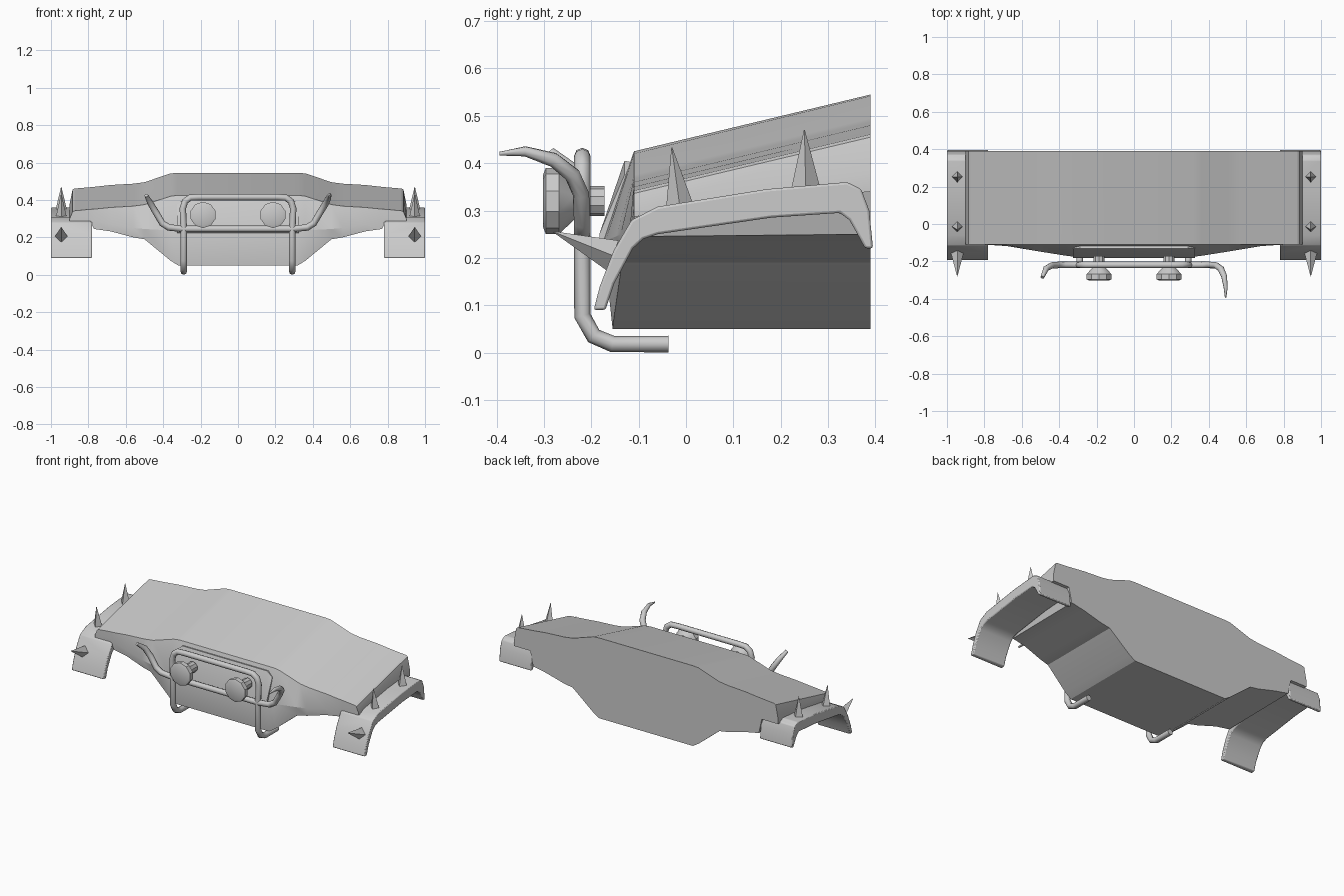
import bpy, bmesh, math
from mathutils import Vector

if "Cube" in bpy.data.objects:
    bpy.data.objects.remove(bpy.data.objects["Cube"])


def finish(name, bm, angle=30, bevel=0):
    bmesh.ops.recalc_face_normals(bm, faces=bm.faces)
    me = bpy.data.meshes.new(name)
    bm.to_mesh(me)
    bm.free()
    ob = bpy.data.objects.new(name, me)
    bpy.context.collection.objects.link(ob)
    if bevel:
        m = ob.modifiers.new("bevel", 'BEVEL')
        m.width, m.segments, m.limit_method = bevel, 2, 'ANGLE'
    bpy.ops.object.select_all(action='DESELECT')
    ob.select_set(True)
    bpy.context.view_layer.objects.active = ob
    if angle:
        bpy.ops.object.shade_smooth_by_angle(angle=math.radians(angle))
    return ob


def loft(name, rings, angle=30, bevel=0):
    bm = bmesh.new()
    vs = [[bm.verts.new(p) for p in r] for r in rings]
    n = len(rings[0])
    for a, b in zip(vs, vs[1:]):
        for i in range(n):
            j = (i + 1) % n
            bm.faces.new((a[i], a[j], b[j], b[i]))
    bm.faces.new(vs[0])
    bm.faces.new(vs[-1])
    return finish(name, bm, angle, bevel)


def tube(name, pts, radii):
    cu = bpy.data.curves.new(name, 'CURVE')
    cu.dimensions = '3D'
    cu.bevel_depth, cu.bevel_resolution, cu.use_fill_caps = 1, 2, True
    sp = cu.splines.new('POLY')
    sp.points.add(len(pts) - 1)
    for i, p in enumerate(pts):
        sp.points[i].co = (*p, 1)
        sp.points[i].radius = radii[i] if isinstance(radii, list) else radii
    tmp = bpy.data.objects.new(name + "_path", cu)
    bpy.context.collection.objects.link(tmp)
    bpy.context.view_layer.update()
    me = bpy.data.meshes.new_from_object(tmp.evaluated_get(bpy.context.evaluated_depsgraph_get()))
    bpy.data.objects.remove(tmp)
    bm = bmesh.new()
    bm.from_mesh(me)
    bpy.data.meshes.remove(me)
    return finish(name, bm, 50)


def cone(bm, base, tip, r1, r2, sides):
    base, tip = Vector(base), Vector(tip)
    d = tip - base
    mat = d.to_track_quat('Z', 'Y').to_matrix().to_4x4()
    mat.translation = (base + tip) / 2
    bmesh.ops.create_cone(bm, cap_ends=True, segments=sides, radius1=r1, radius2=r2,
                          depth=d.length, matrix=mat)


# Hood and nose: side sections lofted across x
# x, top z back, top z front, nose y, nose z, bottom y, bottom z front, bottom z back
stations = [
    (0.32, .545, .425, -.175, .235, -.155, .05, .05),
    (0.36, .542, .420, -.170, .237, -.152, .075, .075),
    (0.50, .495, .375, -.148, .245, -.135, .19, .19),
    (0.56, .487, .367, -.138, .25, -.128, .20, .20),
    (0.68, .480, .360, -.118, .27, -.115, .232, .232),
    (0.77, .470, .351, -.112, .29, -.110, .245, .25),
    (0.79, .468, .350, -.111, .31, -.110, .287, .34),
    (0.875, .461, .342, -.110, .31, -.110, .287, .34),
    (0.885, .455, .336, -.110, .31, -.110, .287, .34),
    (0.90, .38, .300, -.110, .295, -.110, .287, .34),
]


def section(s, sx):
    x, tb, tf, ny, nz, by, bf, bb = s
    return [(sx * x, y, z) for y, z in
            ((.39, tb), (-.11, tf), (ny, nz), (by, bf), (.39, bb))]


loft("hood_body", [section(s, -1) for s in reversed(stations)] +
     [section(s, 1) for s in stations], 25)

# Raised grille panel on the nose
loft("grille_panel", [[(x, y, z) for y, z in
     ((-.105, .40 - c), (-.13, .405 - c), (-.183, .25), (-.183, .225), (-.13, .22))]
     for x, c in ((-.325, .03), (-.29, 0), (.29, 0), (.325, .03))], 25)

# Wheel arches, with spikes
outer = [(-.195, .09), (-.182, .14), (-.153, .215), (-.115, .28), (-.06, .308), (.17, .345),
         (.34, .36), (.37, .345), (.387, .30), (.395, .22)]
inner = [(-.17, .09), (-.152, .145), (-.112, .22), (-.09, .24), (-.06, .25), (.18, .285),
         (.325, .295), (.345, .28), (.362, .25), (.378, .22)]
for sx, side in ((-1, "left"), (1, "right")):
    loft("fender_" + side, [[(sx * x, y, z) for y, z in outer + inner[::-1]]
                            for x in (.78, 1.0)], 35, .005)
    bm = bmesh.new()
    x = sx * .945
    cone(bm, (x, -.012, .30), (x, -.03, .433), .031, .001, 4)
    cone(bm, (x, .253, .345), (x, .25, .47), .031, .001, 4)
    cone(bm, (x, -.155, .205), (x, -.28, .255), .034, .001, 4)
    finish("fender_spikes_" + side, bm, 0)

# Bull bar: hoop with feet, cross bar, and two uneven horns
R, Y = .0175, -.219
half = [(.29, -.037, .018), (.29, -.155, .018), (.29, -.195, .035), (.29, Y, .078),
        (.29, Y, .24), (.295, Y, .355), (.283, Y, .393), (.255, Y, .413), (.21, Y, .415)]
tube("bull_bar_hoop", half + [(-x, y, z) for x, y, z in reversed(half)], R)
tube("bull_bar_cross_bar", [(-.29, Y, .245), (.29, Y, .245)], R)
tube("bull_bar_horn_right",
     [(.29, Y, .245), (.37, Y, .253), (.405, Y, .275), (.44, -.222, .335), (.465, -.24, .375),
      (.482, -.28, .407), (.49, -.34, .425), (.49, -.394, .42)],
     [R, R, R, R, R, .016, .011, .004])
tube("bull_bar_horn_left",
     [(-.29, Y, .245), (-.37, Y, .253), (-.405, Y, .275), (-.44, -.222, .335),
      (-.47, -.238, .385), (-.49, -.285, .424)],
     [R, R, R, R, .016, .010])

# Spot lamps on the bar
for sx, side in ((-1, "left"), (1, "right")):
    rings = []
    for y, r in ((-.302, .055), (-.296, .07), (-.268, .07), (-.235, .038), (-.205, .032), (-.172, .032)):
        rings.append([(sx * .187 + r * math.cos(a), y, .32 + r * math.sin(a))
                      for a in (math.tau * (i + .5) / 10 for i in range(10))])
    loft("spot_lamp_" + side, rings, 30)
